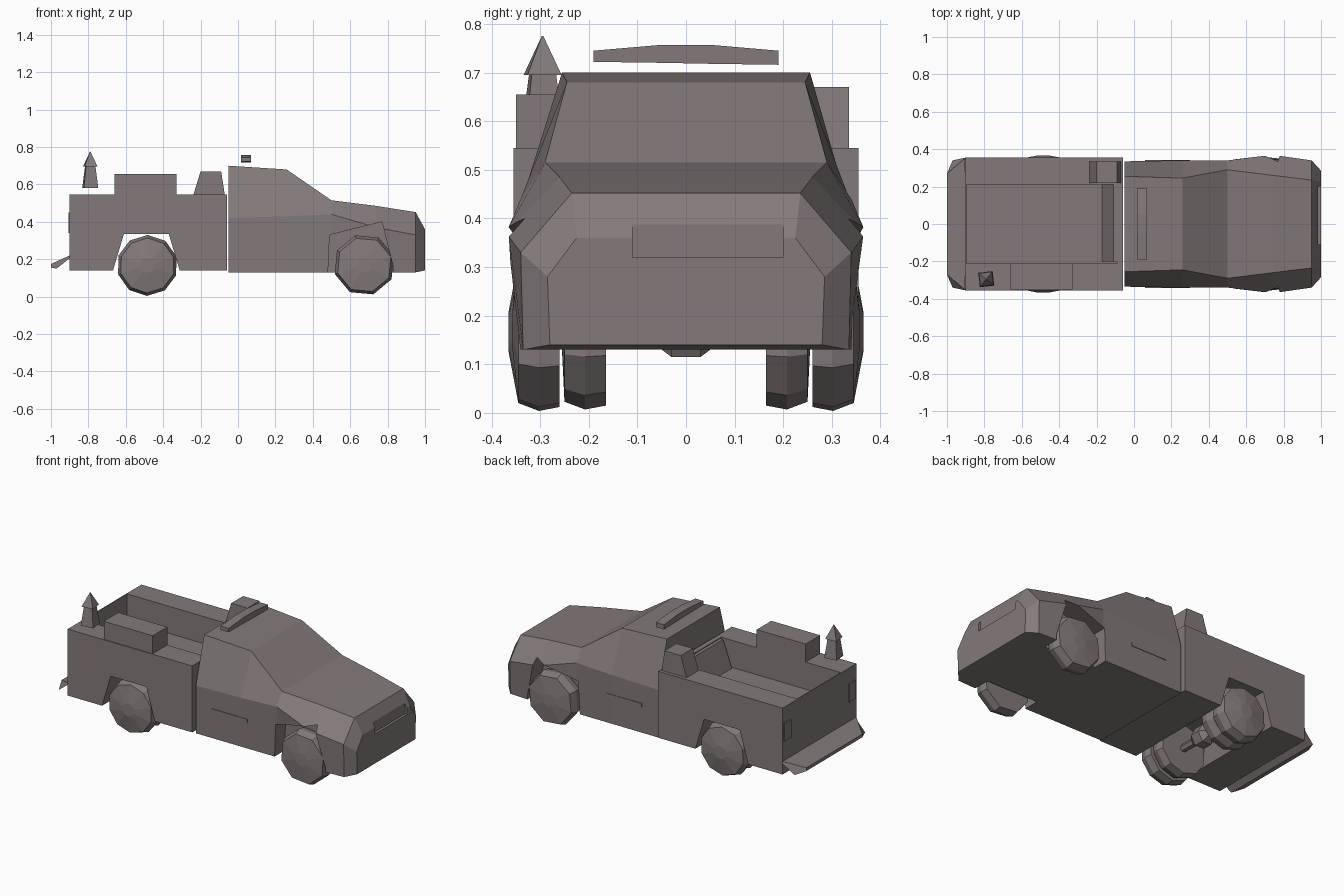
import bpy, bmesh, math
from mathutils import Matrix

cube = bpy.data.objects.get("Cube")
if cube:
    bpy.data.objects.remove(cube, do_unlink=True)

paint = bpy.data.materials.new("warm_grey")
paint.use_nodes = True
GREY = (0.23, 0.195, 0.195, 1)
paint.diffuse_color = GREY
paint.node_tree.nodes["Principled BSDF"].inputs["Base Color"].default_value = GREY


def finish(name, bm):
    bmesh.ops.recalc_face_normals(bm, faces=bm.faces)
    mesh = bpy.data.meshes.new(name)
    bm.to_mesh(mesh)
    bm.free()
    mesh.materials.append(paint)
    obj = bpy.data.objects.new(name, mesh)
    bpy.context.collection.objects.link(obj)
    return obj


def loft(name, rings):
    """Skin a closed solid through rings of equal length."""
    bm = bmesh.new()
    rows = [[bm.verts.new(p) for p in ring] for ring in rings]
    n = len(rows[0])
    for a, b in zip(rows, rows[1:]):
        for i in range(n):
            j = (i + 1) % n
            bm.faces.new((a[i], a[j], b[j], b[i]))
    bm.faces.new(rows[0])
    bm.faces.new(rows[-1])
    return finish(name, bm)


def prism(name, profile, y0, y1):
    """Extrude an x-z profile along y."""
    return loft(name, [[(x, y, z) for x, z in profile] for y in (y0, y1)])


def box(name, x0, x1, y0, y1, z0, z1):
    return prism(name, [(x0, z0), (x1, z0), (x1, z1), (x0, z1)], y0, y1)


def cut(target, cutter):
    mod = target.modifiers.new("cut", 'BOOLEAN')
    mod.operation = 'DIFFERENCE'
    mod.solver = 'EXACT'
    mod.object = cutter
    bpy.context.view_layer.objects.active = target
    bpy.ops.object.modifier_apply(modifier=mod.name)
    bpy.data.objects.remove(cutter, do_unlink=True)


def disc(x, y, z, r, sides, turn):
    return [(x + r * math.cos(turn + math.tau * i / sides), y,
             z + r * math.sin(turn + math.tau * i / sides)) for i in range(sides)]


def cab_ring(x, sill, belt, belt_z, top, top_z, floor=0.13):
    half = [(sill, floor), (belt, belt_z), (top, top_z)]
    pts = half + [(-y, z) for y, z in reversed(half)]
    return [(x, y, z) for y, z in pts]


# Cab, hood and nose
cab = loft("cab", [
    cab_ring(-0.05, 0.335, 0.335, 0.42, 0.255, 0.70),
    cab_ring(0.26, 0.335, 0.34, 0.43, 0.245, 0.68),
    cab_ring(0.50, 0.335, 0.34, 0.44, 0.29, 0.515),
    cab_ring(0.74, 0.345, 0.37, 0.37, 0.26, 0.485),
    cab_ring(0.95, 0.335, 0.34, 0.33, 0.235, 0.452),
    cab_ring(1.00, 0.28, 0.285, 0.28, 0.225, 0.36, 0.14),
])
ARCH_FRONT = [(0.48, 0.10), (0.83, 0.10), (0.83, 0.16), (0.77, 0.40), (0.49, 0.33)]
for s in (1, -1):
    cut(cab, prism("arch_cutter", ARCH_FRONT, s * 0.24, s * 0.5))
cut(cab, box("grille_cutter", 0.985, 1.1, -0.11, 0.20, 0.32, 0.42))

# Cargo bed with open well and wheel arches
bed = box("cargo_bed", -0.90, -0.06, -0.355, 0.355, 0.14, 0.545)
cut(bed, box("well_cutter", -0.895, -0.09, -0.21, 0.21, 0.38, 0.70))
cut(bed, prism("arch_cutter", [(-0.68, 0.10), (-0.30, 0.10), (-0.37, 0.335), (-0.61, 0.335)],
               -0.5, 0.5))
prism("bulkhead_panel", [(-0.17, 0.38), (-0.09, 0.38), (-0.09, 0.54), (-0.11, 0.54)],
      -0.20, 0.21)

# Boxes on the bed rails
box("right_storage_box", -0.66, -0.33, -0.35, -0.21, 0.54, 0.655)
prism("left_storage_box", [(-0.24, 0.54), (-0.07, 0.54), (-0.09, 0.67), (-0.20, 0.67)],
      0.22, 0.335)

# Rear step, narrower at its outer edge
STEP = [(-0.90, 0.22, 0.355), (-1.00, 0.175, 0.27), (-1.00, 0.155, 0.27),
        (-0.97, 0.15, 0.34), (-0.90, 0.205, 0.355)]
loft("rear_step", [[(x, s * w, z) for x, z, w in STEP] for s in (-1, 1)])

# Tail lamps
for s, side in ((1, "left"), (-1, "right")):
    box(side + "_tail_lamp", -0.906, -0.899, s * 0.28, s * 0.345, 0.34, 0.45)

# Wheels: faceted drums with a bulging hub
def wheel(name, x, z, y0, y1, s, r, sides, bulge):
    rings = [disc(x, s * y0, z, r * 0.95, sides, 0.3),
             disc(x, s * (y0 + y1) / 2, z, r, sides, 0.3),
             disc(x, s * y1, z, r * 0.9, sides, 0.3),
             disc(x, s * (y1 + bulge), z, r * 0.25, sides, 0.3)]
    loft(name, rings)


for s, side in ((1, "left"), (-1, "right")):
    wheel(side + "_front_wheel", 0.675, 0.17, 0.26, 0.345, s, 0.165, 8, 0.012)
    wheel(side + "_rear_outer_wheel", -0.485, 0.167, 0.26, 0.345, s, 0.163, 10, 0.02)
    wheel(side + "_rear_inner_wheel", -0.485, 0.167, 0.165, 0.25, s, 0.16, 10, 0.005)

# Rear axle with its casing
loft("rear_axle", [disc(-0.485, y, 0.167, r, 6, 0)
                   for y, r in ((-0.27, 0.02), (-0.07, 0.025), (-0.03, 0.06),
                                (0.03, 0.06), (0.07, 0.025), (0.27, 0.02))])

# Roof light bar
loft("roof_light_bar", [[(0.015, y, z0), (0.07, y, z0), (0.07, y, z1), (0.015, y, z1)]
                        for y, z0, z1 in ((-0.19, 0.722, 0.745), (-0.05, 0.72, 0.757),
                                          (0.05, 0.718, 0.757), (0.19, 0.716, 0.745))])

# Beacon: tapered stem and pointed cap
def cone(name, z0, z1, r0, r1):
    bm = bmesh.new()
    place = Matrix.Translation((-0.79, -0.295, (z0 + z1) / 2)) @ Matrix.Rotation(0.9, 4, 'Z')
    bmesh.ops.create_cone(bm, cap_ends=True, segments=4, radius1=r0, radius2=r1,
                          depth=z1 - z0, matrix=place)
    finish(name, bm)


cone("beacon_stem", 0.58, 0.70, 0.055, 0.035)
cone("beacon_cap", 0.695, 0.775, 0.05, 0.002)

# Raised door trim strips, mirrored
for s, side in ((1, "left"), (-1, "right")):
    box(side + "_door_strip", 0.06, 0.30, s * 0.333, s * 0.341, 0.29, 0.31)
